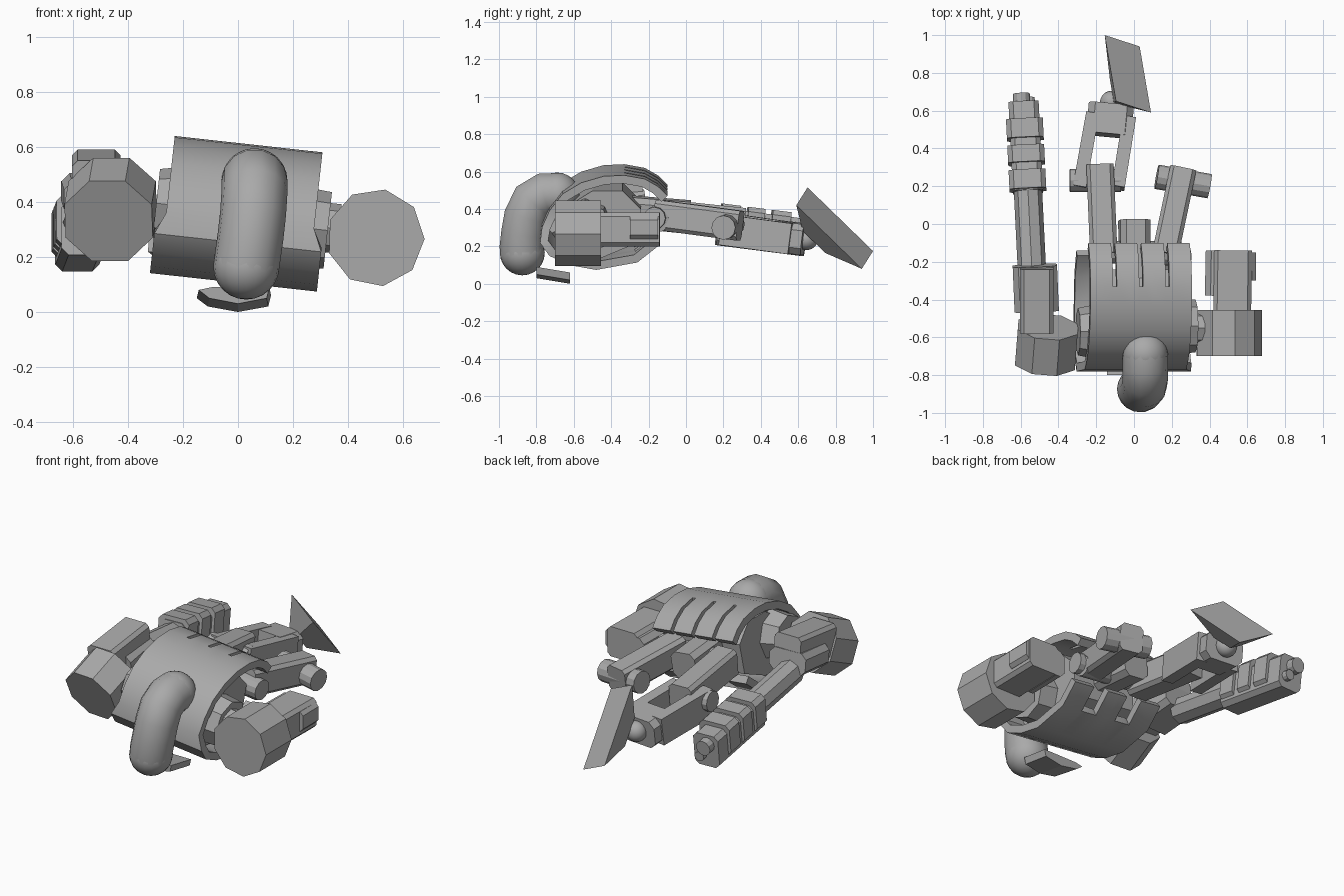
import bpy, bmesh, math
from mathutils import Vector, Matrix

cube = bpy.data.objects.get("Cube")
if cube:
    bpy.data.objects.remove(cube)

grey = bpy.data.materials.new("plain_grey")
grey.use_nodes = True
grey.diffuse_color = (0.4, 0.4, 0.4, 1)
grey.node_tree.nodes["Principled BSDF"].inputs["Base Color"].default_value = (0.4, 0.4, 0.4, 1)


def finish(name, bm, smooth=False):
    bmesh.ops.recalc_face_normals(bm, faces=bm.faces)
    mesh = bpy.data.meshes.new(name)
    bm.to_mesh(mesh)
    bm.free()
    mesh.materials.append(grey)
    ob = bpy.data.objects.new(name, mesh)
    bpy.context.collection.objects.link(ob)
    for p in mesh.polygons:
        p.use_smooth = smooth
    return ob


def frame(a, b):
    """Matrix whose z runs from a to b and whose y leans upwards."""
    a, b = Vector(a), Vector(b)
    z = (b - a).normalized()
    x = Vector((0, 0, 1)).cross(z).normalized()
    m = Matrix((x, z.cross(x), z)).transposed().to_4x4()
    m.translation = (a + b) / 2
    return m, (b - a).length


def beam(name, a, b, width, height, bevel=0):
    m, length = frame(a, b)
    bm = bmesh.new()
    bmesh.ops.create_cube(bm, size=1, matrix=m @ Matrix.Diagonal((width, height, length, 1)))
    if bevel:
        edges = [e for e in bm.edges
                 if abs((e.verts[0].co - e.verts[1].co).normalized().dot(m.col[2].xyz)) > 0.9]
        bmesh.ops.bevel(bm, geom=edges, offset=bevel, segments=1, affect='EDGES')
    return finish(name, bm)


def drum(name, a, b, r1, r2=None, sides=8, turn=0.0):
    m, length = frame(a, b)
    bm = bmesh.new()
    bmesh.ops.create_cone(bm, cap_ends=True, segments=sides, radius1=r1,
                          radius2=r1 if r2 is None else r2, depth=length,
                          matrix=m @ Matrix.Rotation(turn, 4, 'Z'))
    return finish(name, bm)


def ball(name, co, r):
    bm = bmesh.new()
    bmesh.ops.create_uvsphere(bm, u_segments=20, v_segments=12, radius=r,
                              matrix=Matrix.Translation(co))
    return finish(name, bm, True)


def prism(name, rings):
    """Solid between two matching outlines."""
    bm = bmesh.new()
    loops = [[bm.verts.new(p) for p in ring] for ring in rings]
    for loop in loops:
        bm.faces.new(loop)
    for i in range(len(loops[0])):
        j = (i + 1) % len(loops[0])
        bm.faces.new((loops[0][i], loops[0][j], loops[1][j], loops[1][i]))
    return finish(name, bm)


# Everything on the torso rolls a little to one side
pivot = Vector((0.02, 0, 0.35))
roll = Matrix.Translation(pivot) @ Matrix.Rotation(math.radians(6.3), 4, 'Y') @ Matrix.Translation(-pivot)

# Curved torso shell with slits at the top and notches underneath
profile = [(-0.10, 0.50), (-0.15, 0.55), (-0.22, 0.59), (-0.33, 0.61), (-0.44, 0.605), (-0.56, 0.57),
           (-0.66, 0.51), (-0.73, 0.42), (-0.77, 0.33), (-0.78, 0.25), (-0.73, 0.18), (-0.62, 0.13),
           (-0.48, 0.105), (-0.26, 0.145), (-0.14, 0.24)]
cols = [-.27, -.15, -.13, -.06, -.01, .01, .06, .13, .15, .27]
bm = bmesh.new()
grid = [[bm.verts.new((0.01 + x * (1.13 if z < 0.3 else 1), y, z)) for x in cols] for y, z in profile]
for r in range(len(profile) - 1):
    for c in range(len(cols) - 1):
        slit = r < 3 and c in (1, 4, 7)
        notch = r > 12 and c in (1, 2, 6, 7)
        if not (slit or notch):
            bm.faces.new((grid[r][c], grid[r][c + 1], grid[r + 1][c + 1], grid[r + 1][c]))
shell = finish("torso_shell", bm)
solid = shell.modifiers.new("thickness", 'SOLIDIFY')
solid.thickness = 0.045
face = shell.data.polygons[0]
solid.offset = -1 if face.normal.dot(face.center - Vector((0, -0.45, 0.35))) > 0 else 1
shell.matrix_world = roll
bpy.ops.object.select_all(action='DESELECT')
shell.select_set(True)
bpy.context.view_layer.objects.active = shell
bpy.ops.object.modifier_apply(modifier=solid.name)
bpy.ops.object.shade_smooth_by_angle(angle=math.radians(35))

# Core inside the shell, side sockets, pelvis
core_shape = [(-0.70, 0.25), (-0.66, 0.42), (-0.5, 0.52), (-0.34, 0.52), (-0.24, 0.42),
              (-0.26, 0.24), (-0.45, 0.16), (-0.62, 0.18)]
for ob in (prism("torso_core", [[(x, y, z) for y, z in core_shape] for x in (-0.2, 0.22)]),
           drum("left_socket", (0.2, -0.54, 0.33), (0.33, -0.54, 0.33), 0.15, 0.14),
           drum("left_axle", (0.3, -0.55, 0.34), (0.37, -0.55, 0.34), 0.09),
           drum("right_socket", (-0.3, -0.57, 0.36), (-0.18, -0.57, 0.36), 0.125, 0.15),
           beam("pelvis", (0, -0.35, 0.39), (0, 0.02, 0.36), 0.16, 0.16, 0.03),
           drum("hip_axle", (-0.17, -0.15, 0.36), (0.25, -0.15, 0.36), 0.06, sides=12)):
    ob.matrix_world = roll

# Head: thick bent tube with round ends
path = [(0.06, -0.69, 0.475), (0.06, -0.76, 0.475), (0.06, -0.82, 0.44), (0.055, -0.855, 0.36),
        (0.045, -0.87, 0.27), (0.035, -0.878, 0.2), (0.03, -0.875, 0.165)]
curve = bpy.data.curves.new("head_tube", 'CURVE')
curve.dimensions = '3D'
curve.bevel_depth = 0.12
curve.bevel_resolution = 5
spline = curve.splines.new('POLY')
spline.points.add(len(path) - 1)
for p, co in zip(spline.points, path):
    p.co = (*co, 1)
spline.use_smooth = True
curve.materials.append(grey)
bpy.context.collection.objects.link(bpy.data.objects.new("head_tube", curve))
ball("head_top", path[0], 0.12)
ball("head_bottom", path[-1], 0.12)

# Chin plate slopes down towards the back
chin = [(-0.15, 0.05), (-0.11, 0.02), (0, 0), (0.11, 0.02), (0.12, 0.06), (-0.1, 0.06)]
prism("chin_plate", [[(x, -0.62, z) for x, z in chin],
                     [(x * 0.95, -0.8, z + 0.03) for x, z in chin]])

# Left shoulder and broken-off forearm
drum("left_shoulder", (0.5, -0.7, 0.27), (0.5, -0.455, 0.27), 0.178, sides=9, turn=0.2)
beam("left_arm", (0.52, -0.47, 0.29), (0.525, -0.14, 0.29), 0.2, 0.18, 0.02)
beam("left_arm_inner_plate", (0.42, -0.38, 0.28), (0.425, -0.14, 0.28), 0.09, 0.16, 0.03)
beam("left_arm_outer_plate", (0.62, -0.3, 0.3), (0.62, -0.15, 0.3), 0.05, 0.12, 0.02)

# Right shoulder and forearm, raised towards the back
drum("right_shoulder", (-0.47, -0.735, 0.33), (-0.455, -0.545, 0.415), 0.172, turn=math.pi / 8)
beam("right_arm", (-0.515, -0.57, 0.45), (-0.515, -0.23, 0.49), 0.175, 0.2, 0.02)
beam("right_arm_plate", (-0.515, -0.46, 0.41), (-0.525, -0.22, 0.44), 0.235, 0.13, 0.03)


# Long ribbed weapon held by the right arm
def along(y, drop=0.0):
    t = (y + 0.25) / 0.9
    return Vector((-0.54 - 0.045 * t, y, 0.38 - 0.115 * t - drop))


drum("weapon_rod", along(-0.25), along(0.2), 0.075)
beam("weapon_body", along(0.17, 0.02), along(0.64, 0.02), 0.16, 0.2, 0.025)
for i, (start, end) in enumerate([(0.18, 0.28), (0.32, 0.41), (0.45, 0.55)]):
    beam(f"weapon_rib_{i + 1}", along(start, -0.01), along(end, -0.01), 0.195, 0.19, 0.025)
for i, dx in enumerate((-0.01, 0.03)):
    off = Vector((dx, 0, 0.02 - 0.07 * i))
    drum(f"weapon_tip_{i + 1}", along(0.6) + off, along(0.69 - 0.02 * i) + off, 0.045 - 0.015 * i, sides=12)

# Left leg ending in a bare knee axle
beam("left_thigh", (0.165, -0.16, 0.37), (0.26, 0.29, 0.31), 0.14, 0.16, 0.02)
drum("left_knee", (0.12, 0.25, 0.32), (0.4, 0.2, 0.3), 0.065, sides=12)
drum("left_hip", (0.08, -0.15, 0.36), (0.28, -0.17, 0.35), 0.06, sides=12)

# Right leg: thigh, knee, forked shin, ankle
beam("right_thigh", (-0.16, -0.16, 0.37), (-0.18, 0.31, 0.32), 0.145, 0.17, 0.02)
drum("right_knee", (-0.34, 0.23, 0.32), (-0.07, 0.23, 0.31), 0.06, sides=12)
for side, a, b in (("outer", (-0.29, 0.19, 0.3), (-0.22, 0.58, 0.245)),
                   ("inner", (-0.085, 0.19, 0.29), (-0.025, 0.56, 0.24))):
    beam(f"right_shin_{side}", a, b, 0.07, 0.165)
beam("right_shin_end", (-0.135, 0.47, 0.255), (-0.12, 0.63, 0.235), 0.24, 0.165, 0.035)
ball("right_ankle", (-0.12, 0.645, 0.24), 0.06)

# Foot: slanted plate tapering back to the ankle
sole = [Vector(p) for p in ((-0.155, 1, 0.175), (0.03, 0.94, 0.08), (0.09, 0.59, 0.42), (-0.095, 0.65, 0.515))]
mid = sum(sole, Vector()) / 4
heel = Vector((-0.085, 0.695, 0.24))
prism("right_foot", [sole, [heel + (p - mid) * 0.35 for p in sole]])
